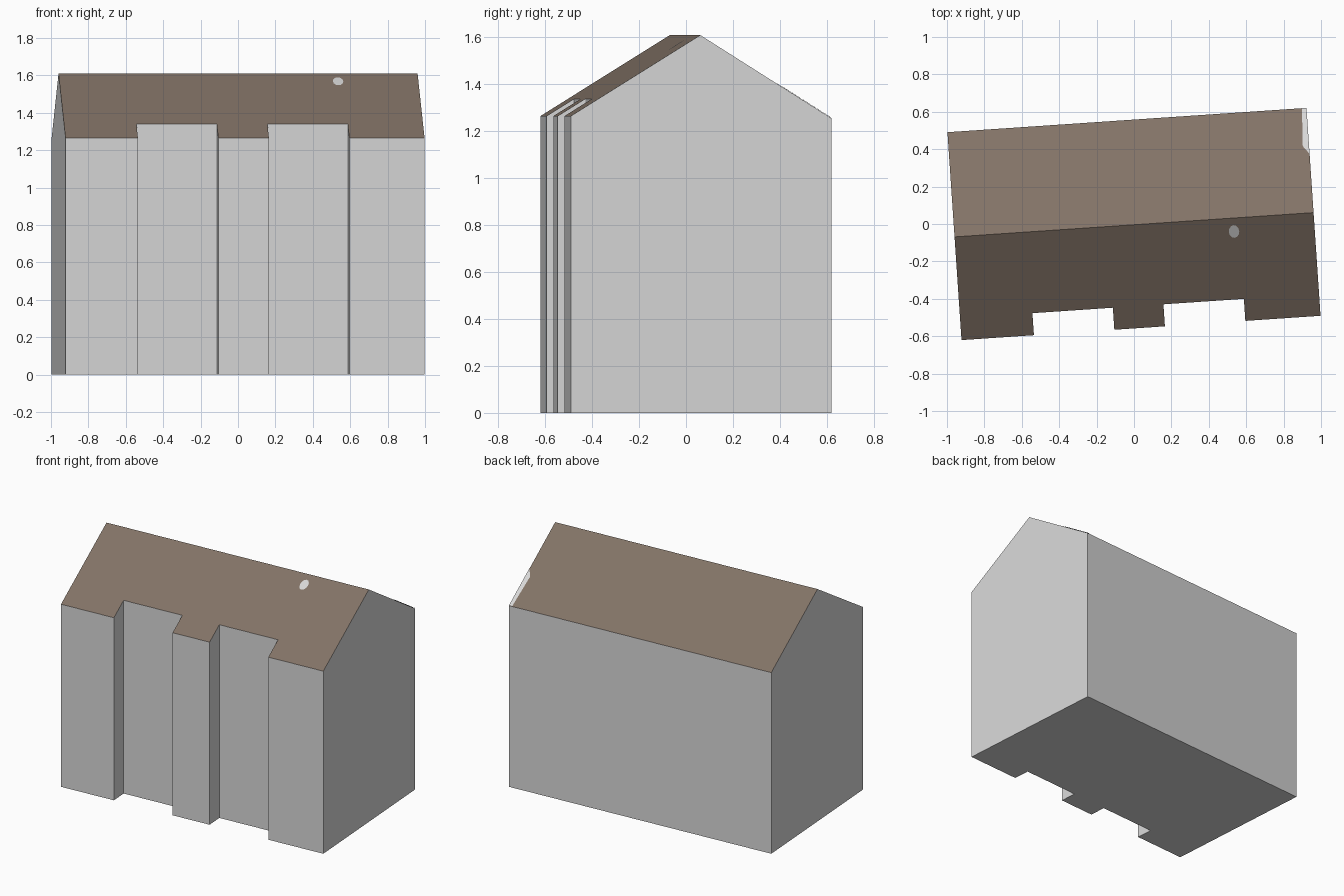
import bpy, math
from mathutils import Matrix

if "Cube" in bpy.data.objects:
    bpy.data.objects.remove(bpy.data.objects["Cube"])

# House frame: u along the ridge, v front to back, turned slightly about z
TURN = Matrix.Rotation(math.radians(3.87), 4, 'Z')
U, V = 0.962, 0.557
RIDGE_V, RIDGE_Z = -0.004, 1.61
FRONT_Z, BACK_Z = 1.265, 1.255
RECESS_V = -0.439


def material(name, color):
    m = bpy.data.materials.new(name)
    m.diffuse_color = (*color, 1)
    m.use_nodes = True
    m.node_tree.nodes["Principled BSDF"].inputs["Base Color"].default_value = m.diffuse_color
    return m


grey = material("pale_grey", (0.68, 0.68, 0.68))
brown = material("roof_brown", (0.225, 0.171, 0.134))


def roof_z(v):
    if v < RIDGE_V:
        return RIDGE_Z + (FRONT_Z - RIDGE_Z) * (RIDGE_V - v) / (RIDGE_V + V)
    return RIDGE_Z + (BACK_Z - RIDGE_Z) * (v - RIDGE_V) / (V - RIDGE_V)


def build(name, verts, faces, mat):
    me = bpy.data.meshes.new(name)
    me.from_pydata([TURN @ Matrix.Translation(p).to_translation() for p in verts], [], faces)
    me.materials.append(mat)
    ob = bpy.data.objects.new(name, me)
    bpy.context.collection.objects.link(ob)
    return ob


# Footprint, counter-clockwise, with two recesses in the front wall
foot = [(-U, -V)]
for a, b in ((-0.574, -0.143), (0.128, 0.559)):
    foot += [(a, -V), (a, RECESS_V), (b, RECESS_V), (b, -V)]
foot += [(U, -V), (U, RIDGE_V), (U, V), (-U, V), (-U, RIDGE_V)]
n = len(foot)
top = [(u, v, roof_z(v)) for u, v in foot]

# Walls and floor
verts = [(u, v, 0) for u, v in foot] + top
faces = [(i, (i + 1) % n, n + (i + 1) % n, n + i) for i in range(n)]
faces.append(tuple(reversed(range(n))))
build("house_walls", verts, faces, grey)

# Roof: front slope follows the recesses, back slope is plain
front = tuple(i for i in range(n) if foot[i][1] <= RIDGE_V)
build("roof", top, [front, (n - 1, n - 4, n - 3, n - 2)], brown)


# Bare grey patches lying on the roof
def patch(name, outline):
    pts = [(u, v, roof_z(v) + 0.003) for u, v in outline]
    build(name, pts, [tuple(range(len(pts)))], grey)


patch("roof_edge_patch", [(U, 0.31), (U, V), (0.938, V), (0.928, 0.36),
                          (0.933, 0.347), (0.949, 0.328)])
patch("roof_spot", [(0.531 + 0.028 * math.cos(t), -0.076 + 0.034 * math.sin(t))
                    for t in (math.tau * i / 12 for i in range(12))])
